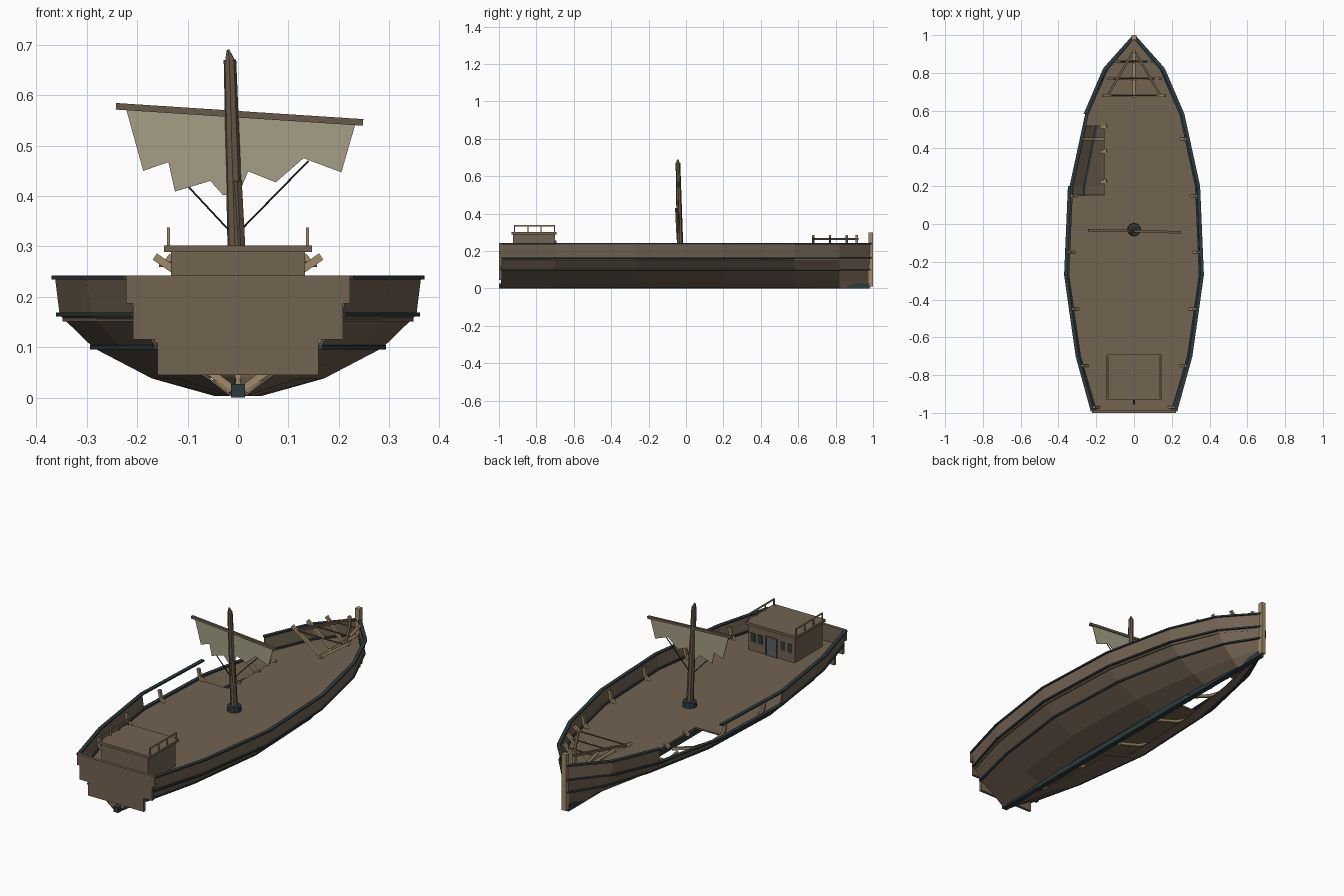
import bpy, bmesh
from mathutils import Vector, Matrix

if "Cube" in bpy.data.objects:
    bpy.data.objects.remove(bpy.data.objects["Cube"])


def material(name, r, g, b):
    m = bpy.data.materials.new(name)
    m.use_nodes = True
    m.diffuse_color = (r, g, b, 1)
    m.node_tree.nodes["Principled BSDF"].inputs["Base Color"].default_value = (r, g, b, 1)
    return m


BROWN = material("weathered brown", .17, .125, .083)
TAN = material("pale timber", .36, .26, .14)
TEAL = material("dark teal", .025, .045, .05)
SAIL = material("old canvas", .37, .34, .23)
MAST = material("mast brown", .14, .1, .065)
BLACK = material("rope black", .01, .01, .01)
GREY = material("door grey", .09, .12, .14)


def finish(name, bm, mat, thickness=0):
    bmesh.ops.recalc_face_normals(bm, faces=bm.faces)
    mesh = bpy.data.meshes.new(name)
    bm.to_mesh(mesh)
    bm.free()
    mesh.materials.append(mat)
    ob = bpy.data.objects.new(name, mesh)
    bpy.context.scene.collection.objects.link(ob)
    if thickness:
        mod = ob.modifiers.new("thickness", 'SOLIDIFY')
        mod.thickness = thickness
        mod.offset = 0
    return ob


def bars(name, pairs, w, h, mat):
    """Square timbers running between pairs of points."""
    bm = bmesh.new()
    for a, b in pairs:
        a, b = Vector(a), Vector(b)
        d = b - a
        if d.length < 1e-4:
            continue
        rot = d.to_track_quat('Y', 'Z').to_matrix().to_4x4()
        bmesh.ops.create_cube(bm, size=1, matrix=Matrix.Translation((a + b) / 2) @ rot
                              @ Matrix.Diagonal((w, d.length, h, 1)))
    return finish(name, bm, mat)


def box(name, x, y, z, mat):
    bm = bmesh.new()
    bmesh.ops.create_cube(bm, size=1)
    for v in bm.verts:
        v.co = [r[0] + (c + .5) * (r[1] - r[0]) for c, r in zip(v.co, (x, y, z))]
    return finish(name, bm, mat)


def plate(name, pts, mat, thickness):
    bm = bmesh.new()
    bm.faces.new([bm.verts.new(p) for p in pts])
    return finish(name, bm, mat, thickness)


def cone(name, a, b, r1, r2, sides, mat):
    a, b = Vector(a), Vector(b)
    bm = bmesh.new()
    rot = (b - a).to_track_quat('Z', 'Y').to_matrix().to_4x4()
    bmesh.ops.create_cone(bm, cap_ends=True, segments=sides, radius1=r1, radius2=r2,
                          depth=(b - a).length, matrix=Matrix.Translation((a + b) / 2) @ rot)
    return finish(name, bm, mat)


# Hull lines: half widths per station at each height
STATIONS = [-.99, -.7, -.27, .2, .58, .82, .985]
LEVELS = [.005, .04, .1, .165, .238]
HALF = [[.015, .03, .045, .04, .03, .015, .004],
        [.06, .12, .17, .155, .1, .05, .005],
        [.16, .23, .285, .265, .19, .11, .006],
        [.205, .29, .352, .332, .25, .145, .007],
        [.22, .3, .361, .341, .258, .155, .008]]


def half(y, level):
    row = HALF[level]
    for j in range(len(STATIONS) - 1):
        if y <= STATIONS[j + 1]:
            t = (y - STATIONS[j]) / (STATIONS[j + 1] - STATIONS[j])
            return row[j] + t * (row[j + 1] - row[j])
    return row[-1]


def hull_point(side, j, level):
    return (side * HALF[level][j], STATIONS[j], LEVELS[level])


# Planking, with missing planks on the damaged side
for side, name in ((1, "left_planking"), (-1, "right_planking")):
    bm = bmesh.new()
    for i in range(4):
        for j in range(6):
            if side < 0 and ((i == 3 and j in (2, 3)) or (i == 0 and j in (2, 3, 4))):
                continue
            bm.faces.new([bm.verts.new(hull_point(side, a, b))
                          for a, b in ((j, i), (j + 1, i), (j + 1, i + 1), (j, i + 1))])
    bmesh.ops.remove_doubles(bm, verts=bm.verts, dist=1e-5)
    finish(name, bm, BROWN, .004)

# Wales and top rail
for level, name in ((2, "lower_wale"), (3, "upper_wale"), (4, "top_rail")):
    runs = [(hull_point(s, j, level), hull_point(s, j + 1, level))
            for s in (1, -1) for j in range(6)
            if not (s < 0 and level == 4 and j == 3)]
    bars(name, runs, .018, .008, TEAL)

# Keel, stem and stepped transom
box("keel", (-.014, .014), (-1, .98), (0, .027), TEAL)
box("stem_post", (-.012, .012), (.975, 1), (.01, .3), TAN)
for w, lo, hi in ((.16, .045, .115), (.208, .115, .187), (.222, .187, .242)):
    box("transom_board", (-w, w), (-1, -.985), (lo, hi), BROWN)

# Deck with a broken opening
DECK = .155
HOLE = (.15, .52)


def deck_edge(side, y):
    return (side * (half(y, 3) - .004), y, DECK)


left = [deck_edge(1, y) for y in STATIONS]
right = [deck_edge(-1, y) for y in reversed(STATIONS) if not HOLE[0] < y < HOLE[1]]
k = next(n for n, p in enumerate(right) if p[1] < HOLE[0])
right[k:k] = [deck_edge(-1, HOLE[1]), (-.16, HOLE[1], DECK),
              (-.16, HOLE[0], DECK), deck_edge(-1, HOLE[0])]
plate("deck", left + right, BROWN, .008)

# Ribs following the hull, ending above the deck
ribs = []
for y in (-.97, -.75, -.45, -.15, .15, .45):
    for s in (1, -1):
        pts = [(s * max(half(y, n) - .012, 0), y, LEVELS[n] + (.008 if n < 4 else -.02))
               for n in range(5)]
        if s < 0 and y == .45:
            pts.pop()
        ribs += list(zip(pts, pts[1:]))
bars("ribs", ribs, .014, .014, TAN)
bars("broken_beam_ends", [((-.175, y, DECK - .008), (-.145, y + .01, DECK + .006))
                          for y in (.22, .38, .51)], .018, .012, TAN)

# Bow framing: sloping struts, triangular rails and cross beams
struts, cross = [], []
for y, w in ((.68, .165), (.77, .14), (.86, .095)):
    for s in (1, -1):
        struts.append(((0, y, .165), (s * w, y, .28)))
    cross.append(((-w * .95, y, .262), (w * .95, y, .262)))
bars("bow_struts", struts, .013, .015, TAN)
bars("bow_cross_beams", cross, .005, .005, MAST)
bars("bow_rails", [((s * .14, .68, .264), (0, .92, .264)) for s in (1, -1)], .012, .012, MAST)
bars("bow_center_beam", [((0, .67, .165), (0, .92, .165))], .015, .015, TAN)
box("bow_center_post", (-.007, .007), (.905, .92), (DECK, .285), TAN)

# Cabin with roof, railings, door and windows
box("cabin", (-.133, .133), (-.925, -.7), (DECK, .29), BROWN)
box("cabin_roof", (-.147, .147), (-.932, -.692), (.289, .302), BROWN)
rails = []
for s in (1, -1):
    x = s * .138
    rails.append(((x, -.92, .335), (x, -.7, .335)))
    rails += [((x, y, .3), (x, y, .338)) for y in (-.917, -.845, -.775, -.703)]
bars("roof_railing", rails, .006, .006, TAN)
box("door", (-.027, .027), (-.7, -.696), (DECK, .25), GREY)
bars("door_frame", [((s * .03, -.697, DECK), (s * .03, -.697, .255)) for s in (1, -1)]
     + [((-.033, -.697, .253), (.033, -.697, .253))], .007, .007, MAST)
for x in (-.105, -.065, .065, .105):
    box("window", (x - .013, x + .013), (-.7, -.697), (.205, .25), TEAL)
box("tiller", (-.005, .005), (-.955, -.93), (DECK, .2), BLACK)

# Leaning mast with splintered tip and collar
cone("mast", (0, -.03, DECK), (-.016, -.043, .67), .018, .0125, 8, MAST)
cone("mast_tip", (-.016, -.043, .668), (-.02, -.045, .69), .011, .003, 6, MAST)
cone("mast_collar", (0, -.03, DECK), (0, -.03, .185), .036, .033, 10, TEAL)
bars("mast_splint", [((.006, -.044, .3), (-.001, -.05, .43))], .012, .012, MAST)

# Yard, torn sail and sheets
bars("yard", [((-.242, -.032, .578), (.248, -.044, .546))], .013, .013, MAST)
torn = [(-.222, .573), (-.188, .45), (-.138, .467), (-.125, .409), (-.055, .43), (-.03, .402),
        (0, .4), (.02, .449), (.075, .427), (.13, .475), (.205, .447), (.234, .547)]
plate("sail", [(x, -.038 - x * .02, z) for x, z in torn], SAIL, .003)
bars("sheets", [((-.098, -.036, .418), (-.016, -.036, .33)),
                ((.14, -.04, .47), (.008, -.036, .335))], .0035, .0035, BLACK)
